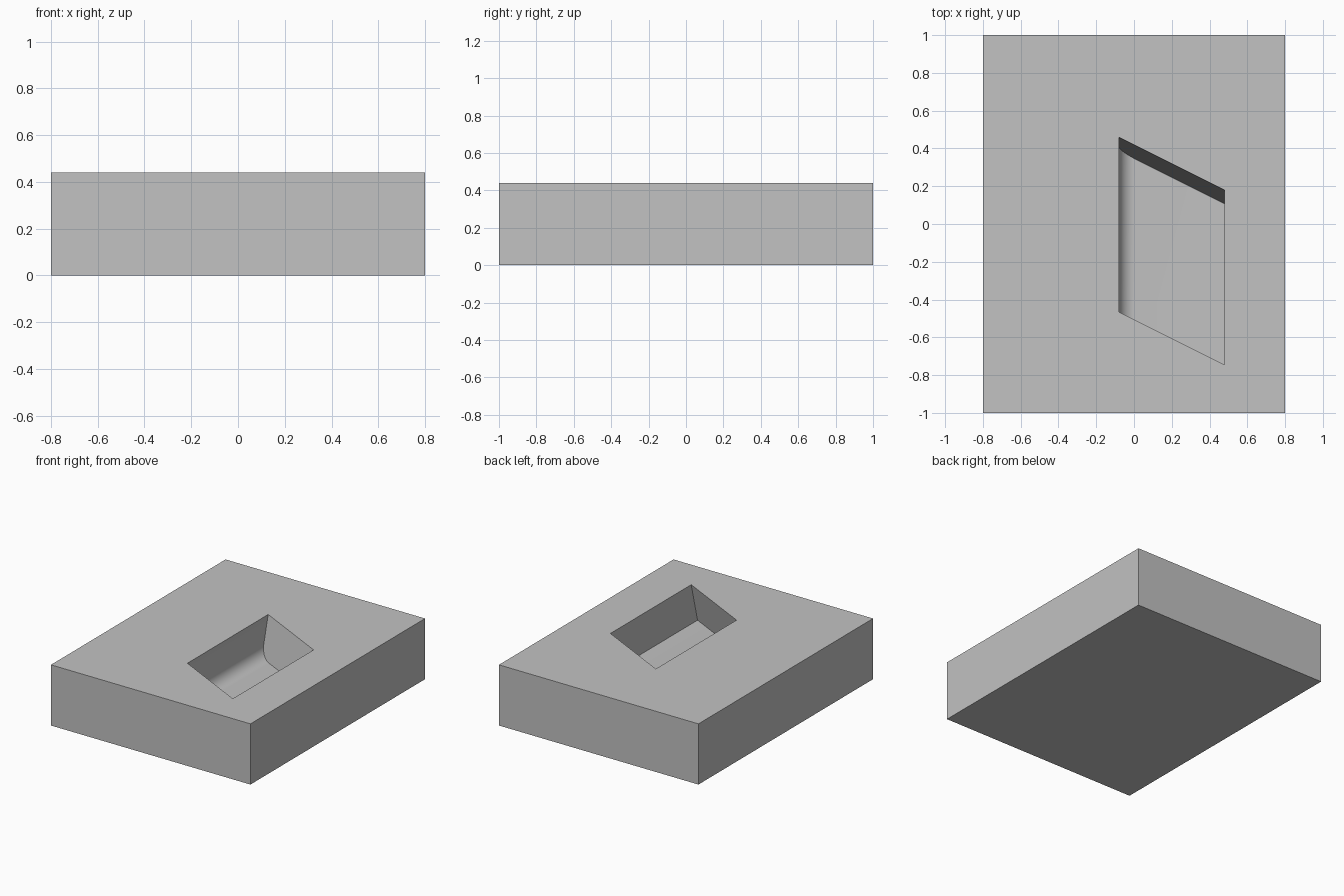
import bpy, bmesh, math

if "Cube" in bpy.data.objects:
    bpy.data.objects.remove(bpy.data.objects["Cube"])

HEIGHT = 0.44
DEPTH = 0.285                  # pocket depth
LEFT, RIGHT = -0.08, 0.48      # pocket sides in x
BACK, FRONT = 0.46, -0.465     # pocket ends in y, at its LEFT side
SKEW = -0.5                    # slant of the ends in plan
LEAN = 0.255                   # lean of the ends with depth
FILLET = 0.085
STEPS = 16

grey = bpy.data.materials.new("light grey")
grey.use_nodes = True
colour = (0.54, 0.54, 0.54, 1)
grey.diffuse_color = colour
grey.node_tree.nodes["Principled BSDF"].inputs["Base Color"].default_value = colour


def add_object(name, bm):
    bmesh.ops.recalc_face_normals(bm, faces=bm.faces)
    mesh = bpy.data.meshes.new(name)
    bm.to_mesh(mesh)
    bm.free()
    mesh.materials.append(grey)
    obj = bpy.data.objects.new(name, mesh)
    bpy.context.collection.objects.link(obj)
    return obj


# Block
bm = bmesh.new()
bmesh.ops.create_cube(bm, size=1)
bmesh.ops.scale(bm, vec=(1.6, 2, HEIGHT), verts=bm.verts)
bmesh.ops.translate(bm, vec=(0, 0, HEIGHT / 2), verts=bm.verts)
block = add_object("block_with_pocket", bm)

# Pocket cutter: filleted profile swept between two leaning, skewed ends
floor, above = HEIGHT - DEPTH, HEIGHT + 0.1
profile = [(RIGHT, floor), (RIGHT, above), (LEFT, above)]
for i in range(STEPS + 1):
    a = math.pi * (1 + i / STEPS / 2)
    profile.append((LEFT + FILLET * (1 + math.cos(a)),
                    floor + FILLET * (1 + math.sin(a))))

bm = bmesh.new()
ends = [[bm.verts.new((x, y + SKEW * (x - LEFT) - LEAN * (HEIGHT - z), z))
         for x, z in profile] for y in (FRONT, BACK)]
for loop in ends:
    bm.faces.new(loop)
for i in range(len(profile)):
    j = (i + 1) % len(profile)
    bm.faces.new((ends[0][i], ends[0][j], ends[1][j], ends[1][i]))
cutter = add_object("pocket_cutter", bm)
cutter.hide_render = True

# Cut the pocket and smooth its fillet
cut = block.modifiers.new("pocket", 'BOOLEAN')
cut.operation = 'DIFFERENCE'
cut.solver = 'EXACT'
cut.object = cutter
bpy.ops.object.select_all(action='DESELECT')
bpy.context.view_layer.objects.active = block
block.select_set(True)
bpy.ops.object.modifier_apply(modifier=cut.name)
bpy.data.objects.remove(cutter)
bpy.ops.object.shade_smooth_by_angle(angle=math.radians(20))
